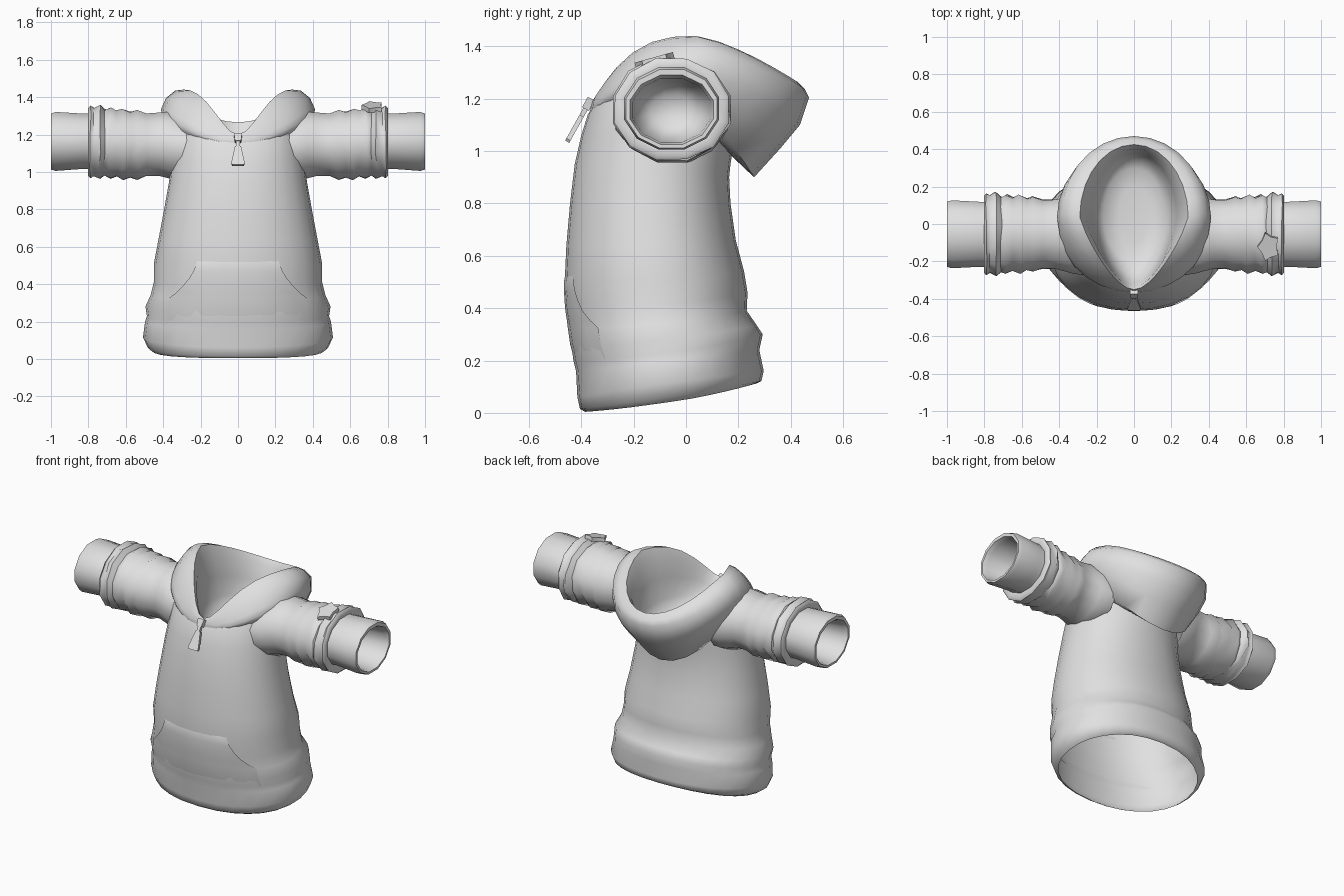
import bpy, bmesh, math, random
from mathutils import Vector
from mathutils.bvhtree import BVHTree

random.seed(4)
grey = bpy.data.materials.new("grey_cloth")
grey.diffuse_color = (0.75, 0.75, 0.75, 1)


def finish(name, bm, angle=50):
    mesh = bpy.data.meshes.new(name)
    bm.to_mesh(mesh)
    mesh.materials.append(grey)
    ob = bpy.data.objects.new(name, mesh)
    bpy.context.collection.objects.link(ob)
    bpy.ops.object.select_all(action='DESELECT')
    ob.select_set(True)
    bpy.context.view_layer.objects.active = ob
    bpy.ops.object.shade_smooth_by_angle(angle=math.radians(angle))
    return ob


def loft(rings, cap_end=False):
    """Skin a list of closed rings of points."""
    bm = bmesh.new()
    vs = [[bm.verts.new(p) for p in ring] for ring in rings]
    n = len(vs[0])
    for a, b in zip(vs, vs[1:]):
        for j in range(n):
            k = (j + 1) % n
            bm.faces.new((a[j], a[k], b[k], b[j]))
    if cap_end:
        bm.faces.new(vs[-1])
    return bm


def hoop(yf, yb, rx, zf, zs, zb, taper=0, n=28, power=2.15, front=None, back=None):
    """Horizontal oval whose height varies from front to side to back."""
    pts = []
    for j in range(n):
        a = 2 * math.pi * j / n
        c, s = math.cos(a), math.sin(a)
        e = 2 / power
        x = rx * math.copysign(abs(c) ** e, c) * (1 - taper * max(0, -s))
        y = (yf + yb) / 2 + (yb - yf) / 2 * math.copysign(abs(s) ** e, s)
        if front:
            z = zs + ((zf - zs) * abs(s) ** front if s < 0 else (zb - zs) * s ** back)
        else:
            z = zs + (zb - zf) / 2 * s + ((zf + zb) / 2 - zs) * s * s
        pts.append((x, y, z))
    return pts


def plate(name, outline, thick, loc, rot, angle=35):
    """Flat outline in local xz, given thickness along y."""
    bm = bmesh.new()
    f = bm.faces.new([bm.verts.new((x, -thick / 2, z)) for x, z in outline])
    ext = bmesh.ops.extrude_face_region(bm, geom=[f])
    for v in ext["geom"]:
        if isinstance(v, bmesh.types.BMVert):
            v.co.y += thick
    bmesh.ops.recalc_face_normals(bm, faces=bm.faces)
    ob = finish(name, bm, angle)
    ob.location, ob.rotation_euler = loc, rot
    return ob


# Torso with hem band: front y, back y, half width, then heights front/side/back
torso = [
    (-.385, .268, .455, .004, .042, .112),
    (-.405, .288, .482, .015, .06, .122),
    (-.415, .297, .508, .06, .115, .16),
    (-.42, .28, .497, .16, .20, .24),
    (-.43, .293, .487, .20, .23, .30),
    (-.437, .27, .495, .25, .28, .335),
    (-.445, .232, .468, .32, .34, .39),
    (-.455, .235, .45, .40, .41, .46),
    (-.463, .222, .45, .51, .51, .54),
    (-.457, .19, .425, .64, .64, .66),
    (-.443, .17, .395, .80, .80, .80),
    (-.425, .165, .37, .95, .94, .90),
    (-.40, .17, .355, 1.06, 1.05, .95),
    (-.375, .175, .335, 1.14, 1.17, .98),
    (-.35, .175, .315, 1.18, 1.22, 1.0),
]
bm = loft([hoop(*r) for r in torso])
tree = BVHTree.FromBMesh(bm)
finish("torso", bm)

# Lowered hood: outer shell, rolled rim, then the bowl inside (last value narrows the front)
hood = [
    (-.34, .165, .33, 1.13, 1.20, .99, 0),
    (-.362, .26, .375, 1.14, 1.25, .90, 0),
    (-.366, .36, .405, 1.155, 1.29, 1.01, 0),
    (-.364, .435, .412, 1.17, 1.335, 1.10, .05),
    (-.36, .47, .385, 1.185, 1.395, 1.205, .15),
    (-.355, .455, .335, 1.195, 1.435, 1.235, .3),
    (-.35, .425, .29, 1.20, 1.44, 1.265, .4),
    (-.338, .40, .262, 1.19, 1.38, 1.23, .4),
    (-.315, .38, .23, 1.14, 1.25, 1.13, .25),
    (-.27, .35, .205, 1.09, 1.12, 1.07, .1),
    (-.20, .30, .165, 1.05, 1.05, 1.04, 0),
    (-.10, .20, .08, 1.04, 1.03, 1.03, 0),
]
finish("hood", loft([hoop(*r, power=2.0, front=2.8, back=1.4) for r in hood], True), 65)

# Sleeve with bunched folds, cuff and hollow end: x, y radius, z radius, z centre, jitter
sleeve = [
    (.27, .225, .165, 1.125, 0), (.325, .218, .18, 1.13, 0),
    (.37, .205, .18, 1.143, 0), (.42, .192, .172, 1.148, 0),
    (.49, .19, .169, 1.143, .003), (.54, .208, .186, 1.145, .005),
    (.575, .196, .175, 1.147, .004), (.615, .214, .189, 1.148, .006),
    (.65, .20, .176, 1.152, .005), (.685, .22, .192, 1.152, .006),
    (.71, .205, .178, 1.155, .005), (.74, .23, .20, 1.158, .006),
    (.768, .213, .185, 1.158, .004), (.79, .226, .196, 1.16, .003),
    (.802, .212, .182, 1.16, 0), (.795, .18, .15, 1.163, 0),
    (.83, .18, .15, 1.164, 0), (.975, .188, .16, 1.163, 0),
    (1.0, .18, .152, 1.162, 0), (1.0, .165, .134, 1.158, 0),
    (.97, .155, .124, 1.156, 0), (.80, .135, .108, 1.155, 0),
    (.74, .08, .06, 1.155, 0),
]
rings = []
for x, ry, rz, cz, jit in sleeve:
    ring = []
    for j in range(12):
        a = 2 * math.pi * (j + .5) / 12
        d = random.uniform(-jit, jit)
        ring.append((x + 1.3 * random.uniform(-jit, jit),
                     -.055 + (ry + d) * math.cos(a), cz + (rz + d) * 1.02 * math.sin(a)))
    rings.append(ring)
arm = finish("sleeves", loft(rings, True), 62)
arm.modifiers.new("both_sides", 'MIRROR')

# Front pocket blended into the torso, lifted only along the curved hand openings
bm = bmesh.new()
rows = []
for z, w, edge, mid in [(.535, .212, -.004, -.004), (.51, .222, .006, .002), (.47, .238, .011, .006),
                        (.43, .262, .013, .007), (.39, .295, .014, .007), (.355, .33, .013, .006),
                        (.325, .368, .008, .006), (.26, .377, .002, .004), (.19, .38, -.004, -.004)]:
    row = []
    for i in range(13):
        t = abs(i / 6 - 1)
        x = w * (i / 6 - 1)
        hit = tree.ray_cast(Vector((x, -2, z)), Vector((0, 1, 0)))[0]
        row.append(bm.verts.new((x, hit.y - (mid + (edge - mid) * t ** 3), z)))
    rows.append(row)
for a, b in zip(rows, rows[1:]):
    for i in range(12):
        bm.faces.new((a[i], b[i], b[i + 1], a[i + 1]))
finish("front_pocket", bm)

# Zip slider, link and pull tab hanging off the neckline
tilt = (-.51, 0, 0)
top = (0, -.362, 1.2)
plate("zip_slider", [(-.022, 0), (-.016, -.045), (.016, -.045), (.022, 0)], .03, top, tilt)
plate("zip_link", [(-.01, -.03), (-.01, -.10), (.01, -.10), (.01, -.03)], .018, top, tilt)
plate("zip_pull", [(-.016, -.075), (-.036, -.178), (-.03, -.188), (.03, -.188),
                   (.036, -.178), (.016, -.075)], .018, top, tilt)

# Small ragged tuft on one sleeve
star = []
for j in range(10):
    a = 2 * math.pi * j / 10
    r = .08 if j % 2 else .058
    star.append((.75 * r * math.cos(a), r * math.sin(a)))
plate("sleeve_tuft", star, .025, (.72, -.12, 1.346), (math.pi / 2 + .27, 0, 0))
